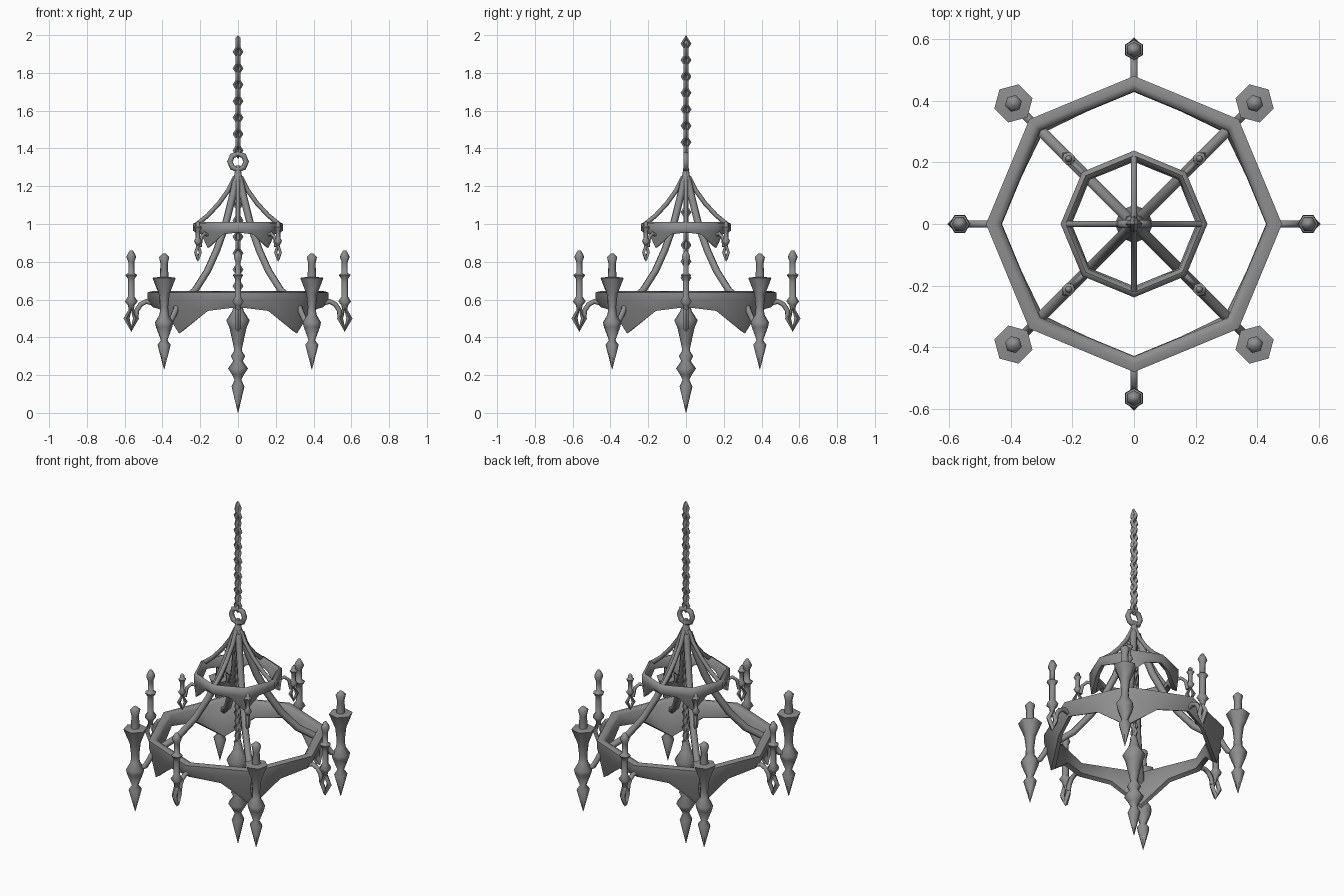
import bpy, bmesh
from math import sin, cos, pi, radians
from mathutils import Vector

if "Cube" in bpy.data.objects:
    bpy.data.objects.remove(bpy.data.objects["Cube"])

# dark wrought iron
iron = bpy.data.materials.new("dark_iron")
iron.diffuse_color = (.27, .27, .27, 1)
iron.use_nodes = True
iron.node_tree.nodes["Principled BSDF"].inputs["Base Color"].default_value = iron.diffuse_color


def finish(name, bm, smooth=0, loc=(0, 0, 0)):
    bmesh.ops.recalc_face_normals(bm, faces=bm.faces)
    me = bpy.data.meshes.new(name)
    bm.to_mesh(me)
    bm.free()
    me.materials.append(iron)
    ob = bpy.data.objects.new(name, me)
    ob.location = loc
    bpy.context.collection.objects.link(ob)
    if smooth:
        bpy.ops.object.select_all(action='DESELECT')
        ob.select_set(True)
        bpy.context.view_layer.objects.active = ob
        bpy.ops.object.shade_smooth_by_angle(angle=radians(smooth))
    return ob


def skin(bm, rings, closed):
    """Join loops of points into a surface."""
    vs = [[bm.verts.new(p) for p in ring] for ring in rings]
    n = len(vs[0])
    for i in range(len(vs) if closed else len(vs) - 1):
        a, b = vs[i], vs[(i + 1) % len(vs)]
        for j in range(n):
            bm.faces.new((a[j], a[(j + 1) % n], b[(j + 1) % n], b[j]))
    if not closed:
        bm.faces.new(vs[0])
        bm.faces.new(vs[-1])


def lathe(name, profile, r=0, ang=0, sides=6):
    """Turned part from (radius, z) points, standing at polar position r, ang."""
    bm = bmesh.new()
    skin(bm, [[(max(q, .001) * cos(2 * pi * k / sides + ang), max(q, .001) * sin(2 * pi * k / sides + ang), z)
               for k in range(sides)] for q, z in profile], False)
    return finish(name, bm, 65, (r * cos(ang), r * sin(ang), 0))


def tube(name, pts, rad, ang, sides=6, closed=False, smooth=65):
    """Rod along (r, z) points in the vertical plane at angle ang."""
    out, t, up = Vector((cos(ang), sin(ang), 0)), Vector((-sin(ang), cos(ang), 0)), Vector((0, 0, 1))
    P = [out * r + up * z for r, z in pts]
    n = len(P)
    rings = []
    for i, p in enumerate(P):
        a = P[i - 1] if closed or i else p
        b = P[(i + 1) % n] if closed or i < n - 1 else p
        side = (b - a).normalized().cross(t)
        rings.append([p + side * rad * cos(2 * pi * k / sides) + t * rad * sin(2 * pi * k / sides)
                      for k in range(sides)])
    bm = bmesh.new()
    skin(bm, rings, closed)
    return finish(name, bm, smooth)


def band(name, R, thick, top, edge, low, mid, dip, r_dip):
    """Octagonal hoop whose lower edge dips at the four diagonal corners."""
    rings = []
    for k in range(16):
        a = k * pi / 8
        f = cos(pi / 8) if k % 2 else 1
        corner = k % 4 == 2
        zb = dip if corner else mid if k % 2 else low
        rb = r_dip if corner else R - thick * .8
        sec = [(R, top - .008), (R, edge), (rb + .012, zb), (rb - .012, zb + .01), (R - thick, top - .012),
               (R - thick * .55, top)]
        rings.append([(q * f * cos(a), q * f * sin(a), z) for q, z in sec])
    bm = bmesh.new()
    skin(bm, rings, True)
    return finish(name, bm, 65)


def diamond(name, r, z, w, h, rad, ang):
    return tube(name, [(r + w, z), (r, z + h), (r - w, z), (r, z - h)], rad, ang, 4, True)


def chain(name, z_top, z_end, step=.0435):
    i = 0
    while z_top - i * step > z_end:
        diamond(f"{name}_{i}", 0, z_top - i * step, .016, .033, .0125, pi / 2 if i % 2 == 0 else 0)
        i += 1


# hanging chain and hook ring
chain("chain_link", 1.955, 1.38)
tube("hook_ring", [(.043 * cos(k * pi / 4), 1.33 + .043 * sin(k * pi / 4)) for k in range(8)],
     .015, 0, 6, True)

# centre cap, inner chain and bottom finial
lathe("centre_cap", [(.012, 1.31), (.018, 1.27), (.022, 1.25), (.036, 1.225), (.03, 1.2), (.02, 1.17)], sides=8)
chain("inner_link", 1.15, .58)
lathe("centre_rod", [(.011, 1.2), (.011, .5)])
lathe("centre_finial", [(.015, .6), (.03, .54), (.062, .49), (.045, .45), (.025, .36), (.02, .33), (.038, .3),
                        (.025, .275), (.053, .235), (.03, .2), (.018, .175), (.034, .14), (0, 0)], sides=8)

# two hoops
band("lower_hoop", .48, .05, .645, .6, .56, .54, .42, .43)
band("upper_hoop", .238, .03, 1.01, .965, .955, .945, .872, .215)

for k in range(4):
    a = k * pi / 2
    d = a + pi / 4
    # rods down to the upper hoop
    tube("upper_rod", [(.015, 1.25), (.05, 1.18), (.1, 1.11), (.16, 1.045), (.222, .995)], .012, a)
    # long rods down to the lower hoop
    tube("long_rod", [(.015, 1.23), (.05, 1.12), (.1, .98), (.16, .86), (.23, .75), (.32, .65), (.45, .57)],
         .02, d)

    # candle arms on the straight axes
    tube("candle_arm", [(.45, .58), (.485, .59), (.515, .575), (.535, .545), (.54, .51)], .013, a)
    diamond("candle_bracket", .565, .5, .025, .055, .016, a)
    lathe("candle", [(.012, .54), (.018, .57), (.034, .59), (.018, .615), (.018, .69), (.018, .71), (.032, .73),
                     (.016, .74), (.016, .8), (.026, .825), (.02, .84), (.008, .86)], .565, a)

    # heavy torches on the diagonals
    tube("torch_arm", [(.45, .58), (.475, .53), (.5, .49), (.53, .48), (.56, .5)], .016, d)
    lathe("torch", [(0, .23), (.036, .36), (.018, .385), (.045, .455), (.05, .48), (.025, .52), (.022, .56),
                    (.03, .63), (.064, .715), (.024, .72), (.02, .79), (.028, .825), (.018, .835), (.006, .845)],
          .553, d)

    # small candles on the upper hoop
    tube("small_arm", [(.22, .94), (.25, .95), (.275, .93), (.285, .88)], .01, d)
    diamond("small_bracket", .3, .85, .018, .038, .011, d)
    lathe("small_candle", [(.008, .885), (.022, .91), (.012, .925), (.012, .965), (.022, .985), (.012, .99),
                           (.012, 1.005), (.003, 1.015)], .3, d)
